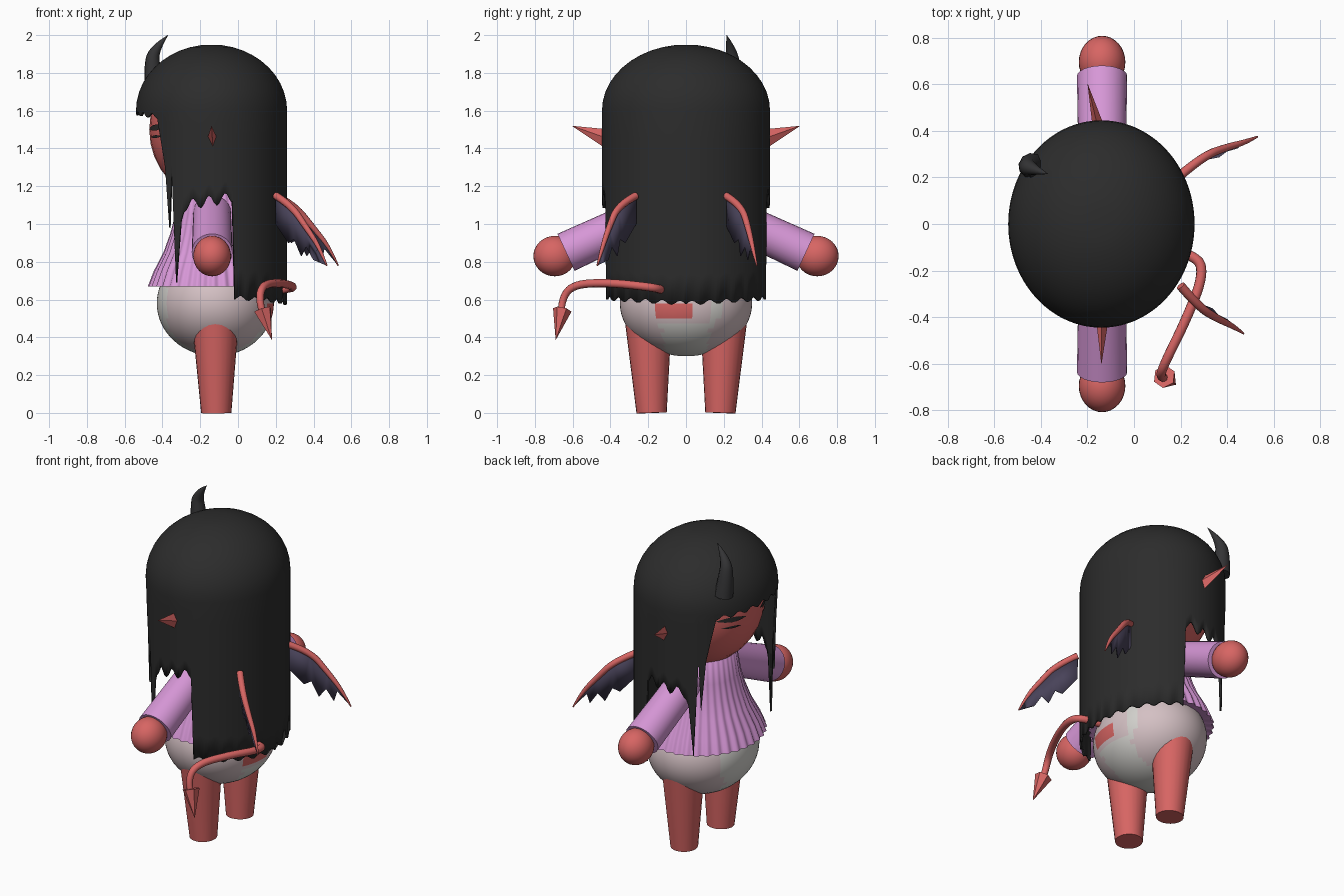
import bpy, bmesh
from math import sin, cos, pi, radians, sqrt
from mathutils import Vector

if "Cube" in bpy.data.objects:
    bpy.data.objects.remove(bpy.data.objects["Cube"])


def material(name, r, g, b):
    m = bpy.data.materials.new(name)
    m.use_nodes = True
    m.diffuse_color = (r, g, b, 1)
    m.node_tree.nodes["Principled BSDF"].inputs["Base Color"].default_value = (r, g, b, 1)
    return m


SKIN = material("red skin", 0.68, 0.13, 0.125)
HAIR = material("black hair", 0.025, 0.025, 0.025)
HORN = material("horn grey", 0.035, 0.035, 0.037)
LILAC = material("lilac cloth", 0.68, 0.31, 0.68)
WHITE = material("off white cloth", 0.65, 0.64, 0.61)
PINK = material("pale pink cloth", 0.66, 0.53, 0.55)
WING = material("wing violet", 0.065, 0.055, 0.1)


def finish(name, bm, *mats, angle=40):
    me = bpy.data.meshes.new(name)
    bm.normal_update()
    bm.to_mesh(me)
    bm.free()
    ob = bpy.data.objects.new(name, me)
    bpy.context.collection.objects.link(ob)
    for m in mats:
        me.materials.append(m)
    bpy.ops.object.select_all(action="DESELECT")
    ob.select_set(True)
    bpy.context.view_layer.objects.active = ob
    bpy.ops.object.shade_smooth_by_angle(angle=radians(angle))
    return ob


def ellipsoid(name, centre, size, mat, segs=32):
    bm = bmesh.new()
    bmesh.ops.create_uvsphere(bm, u_segments=segs, v_segments=segs // 2, radius=1)
    for v in bm.verts:
        v.co = Vector(a * s + c for a, s, c in zip(v.co, size, centre))
    return finish(name, bm, mat)


def cone(name, a, b, ra, rb, mat, segs=24):
    a, b = Vector(a), Vector(b)
    bm = bmesh.new()
    bmesh.ops.create_cone(bm, cap_ends=True, segments=segs, radius1=ra, radius2=rb, depth=(b - a).length)
    turn = (b - a).to_track_quat("Z", "Y")
    for v in bm.verts:
        v.co = turn @ v.co + (a + b) / 2
    return finish(name, bm, mat)


def tube(name, path, radii, mat):
    cu = bpy.data.curves.new(name, "CURVE")
    cu.dimensions = "3D"
    cu.bevel_depth = 1
    cu.bevel_resolution = 3
    cu.use_fill_caps = True
    sp = cu.splines.new("NURBS")
    sp.points.add(len(path) - 1)
    for p, co, r in zip(sp.points, path, radii):
        p.co = (*co, 1)
        p.radius = r
    sp.order_u = 3
    sp.use_endpoint_u = True
    sp.resolution_u = 6
    cu.materials.append(mat)
    ob = bpy.data.objects.new(name, cu)
    bpy.context.collection.objects.link(ob)


def skin_rings(bm, rings):
    # Joins closed rings of points into a surface
    rows = [[bm.verts.new(p) for p in ring] for ring in rings]
    for r, s in zip(rows, rows[1:]):
        for i in range(len(r)):
            j = (i + 1) % len(r)
            bm.faces.new((r[i], s[i], s[j], r[j]))
    return rows


# Hair: a dome whose hem follows the angle from the face
HEM = [(0, 1.59), (44, 1.57), (52, 1.3), (56, 0.98), (58, 1.3), (62, 0.69),
       (66, 1.02), (70, 1.1), (106, 1.14), (108, 0.61), (180, 0.58)]


def hem(deg):
    for (a, za), (b, zb) in zip(HEM, HEM[1:]):
        if deg <= b:
            return za + (zb - za) * (deg - a) / (b - a)


def hair_point(deg, r, z):
    return (-0.14 - 0.4 * r * cos(radians(deg)), 0.445 * r * sin(radians(deg)), z)


angles = range(0, 360, 2)
rings = []
for k in range(1, 12):
    t = k / 11 * pi / 2
    rings.append([hair_point(d, sin(t), 1.6 + 0.35 * cos(t)) for d in angles])
for k in range(1, 8):
    ring = []
    for d in angles:
        a = min(d, 360 - d)
        jag = 0 if 46 < a < 70 else (0.012 if a < 50 or a > 107 else 0.03) * cos(a * 0.5)
        ring.append(hair_point(d, 1, 1.6 + (hem(a) + jag - 1.6) * k / 7))
    rings.append(ring)
bm = bmesh.new()
rows = skin_rings(bm, rings)
bm.faces.new(rows[0])
bmesh.ops.recalc_face_normals(bm, faces=bm.faces)
hair = finish("hair", bm, HAIR)
mod = hair.modifiers.new("thickness", "SOLIDIFY")
mod.thickness = 0.012

# Head and eye slits lying on the face
ellipsoid("head", (-0.11, 0, 1.5), (0.36, 0.37, 0.38), SKIN)


def face_point(y, z):
    return (-0.115 - 0.36 * sqrt(1 - (y / 0.37) ** 2 - ((z - 1.5) / 0.38) ** 2), y, z)


def eye_slit(name, side, y0, y1, z0, z1, thick):
    bm = bmesh.new()
    n = 8
    for i in range(n):
        quad = []
        for t, s in ((i, -1), (i + 1, -1), (i + 1, 1), (i, 1)):
            u = t / n
            h = thick * (0.05 + sin(pi * u)) / 2
            quad.append(bm.verts.new(face_point(side * (y0 + (y1 - y0) * u), z0 + (z1 - z0) * u + s * h)))
        bm.faces.new(quad if side < 0 else quad[::-1])
    finish(name, bm, HAIR)


# Curved horn on one side only
tube("horn", [(-0.44, 0.25, 1.7), (-0.455, 0.248, 1.82), (-0.45, 0.24, 1.92), (-0.37, 0.215, 2.0)],
     [0.055, 0.045, 0.03, 0.001], HORN)

# Pleated dress
PROFILE = [(1.24, 0.12), (1.18, 0.18), (1.05, 0.2), (0.95, 0.225), (0.85, 0.26),
           (0.75, 0.31), (0.67, 0.34), (0.69, 0.25)]
rings = []
for z, r in PROFILE:
    pleat = 0.008 + 0.025 * (1.24 - z)
    rings.append([(-0.13 + r * (1 + pleat * cos(36 * a)) * cos(a),
                   1.1 * r * (1 + pleat * cos(36 * a)) * sin(a), z)
                  for a in (2 * pi * i / 216 for i in range(216))])
bm = bmesh.new()
skin_rings(bm, rings)
bmesh.ops.recalc_face_normals(bm, faces=bm.faces)
finish("dress", bm, LILAC, angle=60)

# Puffy shorts: white front and back, pink sides, red patch behind
shorts = ellipsoid("shorts", (-0.12, 0, 0.58), (0.31, 0.35, 0.28), WHITE, segs=64)
shorts.data.materials.append(PINK)
shorts.data.materials.append(SKIN)
for f in shorts.data.polygons:
    x, y, z = f.center
    if abs(x + 0.12) < 0.25 and z > 0.34 and abs(y) > 0.12:
        f.material_index = 1
    if x > 0 and -0.22 < y < 0.12 and z > 0.47:
        f.material_index = 1
    if x > 0 and -0.17 < y < 0.03 and 0.49 + 0.2 * max(0, -0.08 - y) < z < 0.575:
        f.material_index = 2

# Paired parts
ARCH = [(0, 1.15), (0.3, 1.1), (0.6, 0.98), (0.85, 0.88), (1, 0.78)]
SCALLOP = [(0.78, 0.87), (0.74, 0.81), (0.6, 0.88), (0.5, 0.83), (0.36, 0.92), (0.25, 0.9), (0, 1.0)]
for side, word in ((1, "left"), (-1, "right")):
    eye_slit(word + "_upper_lid", side, 0.07, 0.25, 1.505, 1.515, 0.03)
    eye_slit(word + "_lower_lid", side, 0.1, 0.22, 1.46, 1.465, 0.014)

    # Legs, sleeves and hands
    cone(word + "_leg", (-0.115, side * 0.182, 0), (-0.12, side * 0.2, 0.5), 0.08, 0.125, SKIN)
    cone(word + "_sleeve", (-0.137, side * 0.18, 1.06), (-0.137, side * 0.635, 0.85), 0.1, 0.108, LILAC)
    ellipsoid(word + "_hand", (-0.137, side * 0.695, 0.83), (0.1, 0.113, 0.107), SKIN)

    # Flat pointed ears
    tip = -0.2 if side > 0 else -0.14
    bm = bmesh.new()
    base = [bm.verts.new(p) for p in ((-0.17, side * 0.35, 1.43), (-0.14, side * 0.35, 1.495),
                                      (-0.1, side * 0.35, 1.43), (-0.13, side * 0.35, 1.35))]
    end = bm.verts.new((tip, side * 0.605, 1.52))
    bm.faces.new(base)
    for i in range(4):
        bm.faces.new((base[i], base[(i + 1) % 4], end))
    bmesh.ops.recalc_face_normals(bm, faces=bm.faces)
    finish(word + "_ear", bm, SKIN, angle=20)

    # Wings: curved rib over a scalloped membrane
    root, out = ((0.2, 0.21), (0.33, 0.165)) if side > 0 else ((0.2, -0.265), (0.27, -0.205))

    def wing_point(u, z):
        bow = side * 0.05 * sin(pi * u)
        return (root[0] + out[0] * u, root[1] + out[1] * u + bow * (z - 0.85) / 0.3, z)

    tube(word + "_wing_rib", [wing_point(*p) for p in ARCH], [0.02, 0.019, 0.016, 0.012, 0.004], SKIN)
    bm = bmesh.new()
    bm.faces.new([bm.verts.new(wing_point(*p)) for p in ARCH + SCALLOP])
    bmesh.ops.triangulate(bm, faces=bm.faces[:])
    web = finish(word + "_wing_membrane", bm, WING)
    mod = web.modifiers.new("thickness", "SOLIDIFY")
    mod.thickness = 0.006
    mod.offset = 0

# Tail with an arrow tip
tube("tail", [(0.12, -0.1, 0.64), (0.27, -0.13, 0.655), (0.3, -0.22, 0.67), (0.22, -0.42, 0.69),
              (0.13, -0.6, 0.68), (0.11, -0.66, 0.6), (0.13, -0.66, 0.53)],
     [0.022, 0.022, 0.022, 0.022, 0.021, 0.02, 0.018], SKIN)
cone("tail_tip", (0.13, -0.655, 0.545), (0.18, -0.69, 0.385), 0.05, 0, SKIN, segs=6)
